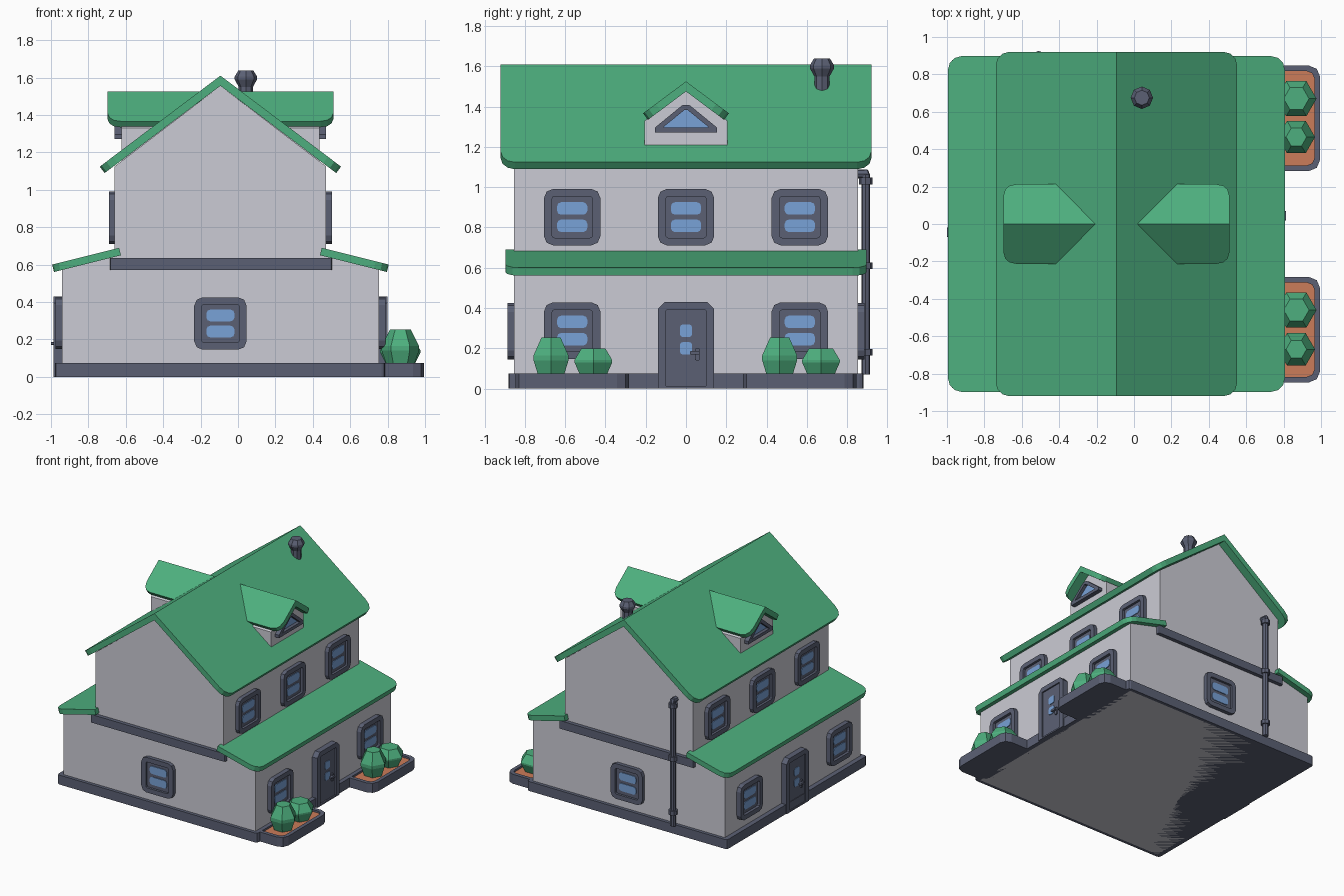
import bpy, bmesh, math
from mathutils import Vector

if "Cube" in bpy.data.objects:
    bpy.data.objects.remove(bpy.data.objects["Cube"])

CX = -0.094            # centre line of the house in x
X, Y, Z = Vector((1, 0, 0)), Vector((0, 1, 0)), Vector((0, 0, 1))


def material(name, rgb):
    m = bpy.data.materials.new(name)
    m.diffuse_color = (*rgb, 1)
    m.use_nodes = True
    m.node_tree.nodes["Principled BSDF"].inputs["Base Color"].default_value = m.diffuse_color
    return m


WALL = material("wall_grey", (0.60, 0.60, 0.66))
DARK = material("slate_trim", (0.105, 0.118, 0.175))
GREEN = material("green", (0.075, 0.43, 0.21))
GLASS = material("window_blue", (0.19, 0.36, 0.68))
SOIL = material("terracotta_soil", (0.60, 0.20, 0.10))


def finish(name, bm, mat):
    bmesh.ops.recalc_face_normals(bm, faces=bm.faces)
    me = bpy.data.meshes.new(name)
    bm.to_mesh(me)
    bm.free()
    me.materials.append(mat)
    ob = bpy.data.objects.new(name, me)
    bpy.context.collection.objects.link(ob)
    return ob


def loft(name, loops, mat, closed=False):
    """Skin equal-length loops; cap the ends, or join last to first."""
    bm = bmesh.new()
    rows = [[bm.verts.new(p) for p in lp] for lp in loops]
    pairs = list(zip(rows, rows[1:] + rows[:1])) if closed else list(zip(rows, rows[1:]))
    for a, b in pairs:
        n = len(a)
        for i in range(n):
            j = (i + 1) % n
            bm.faces.new((a[i], a[j], b[j], b[i]))
    if not closed:
        bm.faces.new(rows[0])
        bm.faces.new(rows[-1])
    return finish(name, bm, mat)


def at(pts, o, u, v, d):
    n = u.cross(v)
    return [o + u * p[0] + v * p[1] + n * d for p in pts]


def prism(name, pts, o, u, v, d0, d1, mat):
    return loft(name, [at(pts, o, u, v, d0), at(pts, o, u, v, d1)], mat)


def ring(name, outer, inner, o, u, v, d0, d1, mat):
    return loft(name, [at(outer, o, u, v, d0), at(outer, o, u, v, d1),
                       at(inner, o, u, v, d1), at(inner, o, u, v, d0)], mat, True)


def rrect(w, h, r, cx=0, cy=0, seg=2):
    pts = []
    for k, (sx, sy) in enumerate(((1, 1), (-1, 1), (-1, -1), (1, -1))):
        for i in range(seg + 1):
            a = math.pi / 2 * (k + i / seg)
            pts.append((cx + sx * (w / 2 - r) + r * math.cos(a),
                        cy + sy * (h / 2 - r) + r * math.sin(a)))
    return pts


def lathe(name, profile, o, n, mat, axis=Z):
    u = X
    v = axis.cross(u)
    turns = [2 * math.pi * i / n for i in range(n)]
    return loft(name, [[o + axis * z + (u * math.cos(a) + v * math.sin(a)) * r for a in turns]
                       for r, z in profile], mat)


def window(name, o, u, depth):
    # o is the window centre on the wall, u its horizontal direction
    ring(name + "_frame", rrect(.28, .28, .045), rrect(.20, .205, .012), o, u, Z, -.01, depth, DARK)
    prism(name + "_sash", rrect(.22, .22, .012), o, u, Z, -.01, depth * .4, DARK)
    for k in (-1, 1):
        prism(name + "_pane", rrect(.15, .062, .02, 0, k * .043), o, u, Z, 0, depth * .4 + .005, GLASS)


def door(name, o, u):
    outer = [(-.14, 0), (.14, 0), (.14, .395), (.105, .43), (-.105, .43), (-.14, .395)]
    inner = [(-.1, .012), (.1, .012), (.1, .385), (.095, .392), (-.095, .392), (-.1, .385)]
    ring(name + "_frame", outer, inner, o, u, Z, -.01, .045, DARK)
    prism(name + "_panel", inner, o, u, Z, -.01, .034, DARK)
    for z in (.2, .287):
        prism(name + "_pane", rrect(.062, .062, .015, 0, z), o, u, Z, 0, .038, GLASS)
    prism(name + "_handle_plate", rrect(.022, .06, .005, .056, .17), o, u, Z, 0, .045, DARK)
    prism(name + "_handle", rrect(.05, .016, .005, .044, .178), o, u, Z, .04, .06, DARK)


def slab(name, outline, o, u, v, slope, t, ridge):
    """Sloping roof sheet: outline is (run, along); the sheet falls along u."""
    c = 1 / math.hypot(1, slope)
    top, bot = [], []
    for a, b in outline:
        p = o + u * a + v * b - Z * slope * a
        top.append(p)
        bot.append(p - Z * t if ridge and a < 1e-4 else p - (u * slope + Z) * t * c * c)
    return loft(name, [top, bot], GREEN)


def eave(u0, u1, half, r):
    # rectangle with its two outer corners rounded
    pts = [(u0, -half)]
    for s in (-1, 1):
        angs = [i * math.pi / 6 for i in range(4)]
        for a in (angs if s < 0 else angs[::-1]):
            pts.append((u1 - r + r * math.sin(a), s * (half - r + r * math.cos(a))))
    return pts + [(u0, half)]


# walls: one gabled outline pushed through the whole depth
half = [(.847, 0), (.847, .575), (.565, .645), (.565, 1.125)]
outline = half + [(0, 1.556)] + [(-a, b) for a, b in half[::-1]]
prism("walls", outline, Vector((CX, 0, 0)), X, Z, -.855, .855, WALL)

# base plinth and dark ledge between the floors
prism("base", rrect(1.765, 1.762, .02, -.0965, 0), Vector(), X, Y, 0, .075, DARK)
prism("floor_ledge", rrect(1.187, 1.77, .01, -.0905, 0), Vector(), X, Y, .572, .636, DARK)

# everything that repeats on the right and left sides
for s, side in ((1, "right"), (-1, "left")):
    out, along = X * s, Y * s
    mid = Vector((CX, 0, 0))
    slab(side + "_main_roof", eave(0, .645, .92, .07), mid + Z * 1.61, out, Y, .754, .054, True)
    slab(side + "_lower_roof", eave(.542, .90, .897, .07), mid + Z * .825, out, Y, .25, .042, False)

    # side windows and door
    low, up = mid + out * .847, mid + out * .565
    for i, y in enumerate((-.565, .565)):
        window(f"{side}_lower_window_{i}", low + Y * y + Z * .288, along, .036)
    for i, y in enumerate((-.565, 0, .565)):
        window(f"{side}_upper_window_{i}", up + Y * y + Z * .851, along, .031)
    door(side + "_door", low, along)

    # dormer walls, roof and triangular window
    gable = [(-.205, 1.1), (.205, 1.1), (.205, 1.33), (0, 1.48), (-.205, 1.33)]
    prism(side + "_dormer_walls", gable, mid + out * .53, along, Z, -.43, 0, WALL)
    for t in (1, -1):
        back = [(0, .095), (.213, .305)]
        front = [(.213, .535), (.205, .572), (.185, .594), (.15, .605), (0, .605)]
        slab(side + "_dormer_roof", back + front, mid + Z * 1.525, Y * t, out, .745, .05, True)
    tri = [(-.155, 1.272), (.155, 1.272), (.155, 1.295), (.018, 1.407), (-.018, 1.407), (-.155, 1.295)]
    hole = [(-.11, 1.297), (.11, 1.297), (.108, 1.302), (.006, 1.384), (-.006, 1.384), (-.108, 1.302)]
    face = mid + out * .53
    ring(side + "_dormer_frame", tri, hole, face, along, Z, -.01, .035, DARK)
    prism(side + "_dormer_glass", hole, face, along, Z, -.01, .009, GLASS)

# front and back windows
window("front_window", Vector((CX, -.855, .285)), X, .03)
window("back_window", Vector((CX, .855, .285)), -X, .03)

# planters with soil and six-sided bushes on the right
for s in (1, -1):
    o = Vector((0, s * .565, 0))
    ring("planter_rim", rrect(.295, .564, .06, .8475), rrect(.235, .504, .04, .8475), o, X, Y, 0, .075, DARK)
    prism("planter_floor", rrect(.25, .52, .04, .8475), o, X, Y, 0, .03, DARK)
    prism("planter_soil", rrect(.24, .51, .04, .8475), o, X, Y, .03, .06, SOIL)
for y, tall in ((-.67, True), (-.46, False), (.465, True), (.67, False)):
    prof = ([(.07, .055), (.1, .14), (.1, .165), (.055, .253)] if tall
            else [(.07, .055), (.108, .13), (.108, .142), (.068, .2)])
    lathe("bush", prof, Vector((.868, y, 0)), 6, GREEN)

# chimney
lathe("chimney", [(.038, 1.4), (.038, 1.55), (.06, 1.59), (.06, 1.605), (.04, 1.638)],
      Vector((.042, .675, 0)), 8, DARK)

# drainpipe on the back with collars and an elbow into the wall
px, py = -.51, .892
lathe("drainpipe", [(.022, .07), (.022, 1.06), (.012, 1.085)], Vector((px, py, 0)), 8, DARK)
lathe("drainpipe_elbow", [(.022, 0), (.022, .07)], Vector((px, py - .06, 1.066)), 8, DARK, Y)
for z in (.18, .61, 1.03):
    lathe("drainpipe_collar", [(.034, z - .017), (.034, z + .017)], Vector((px, py, 0)), 8, DARK)
